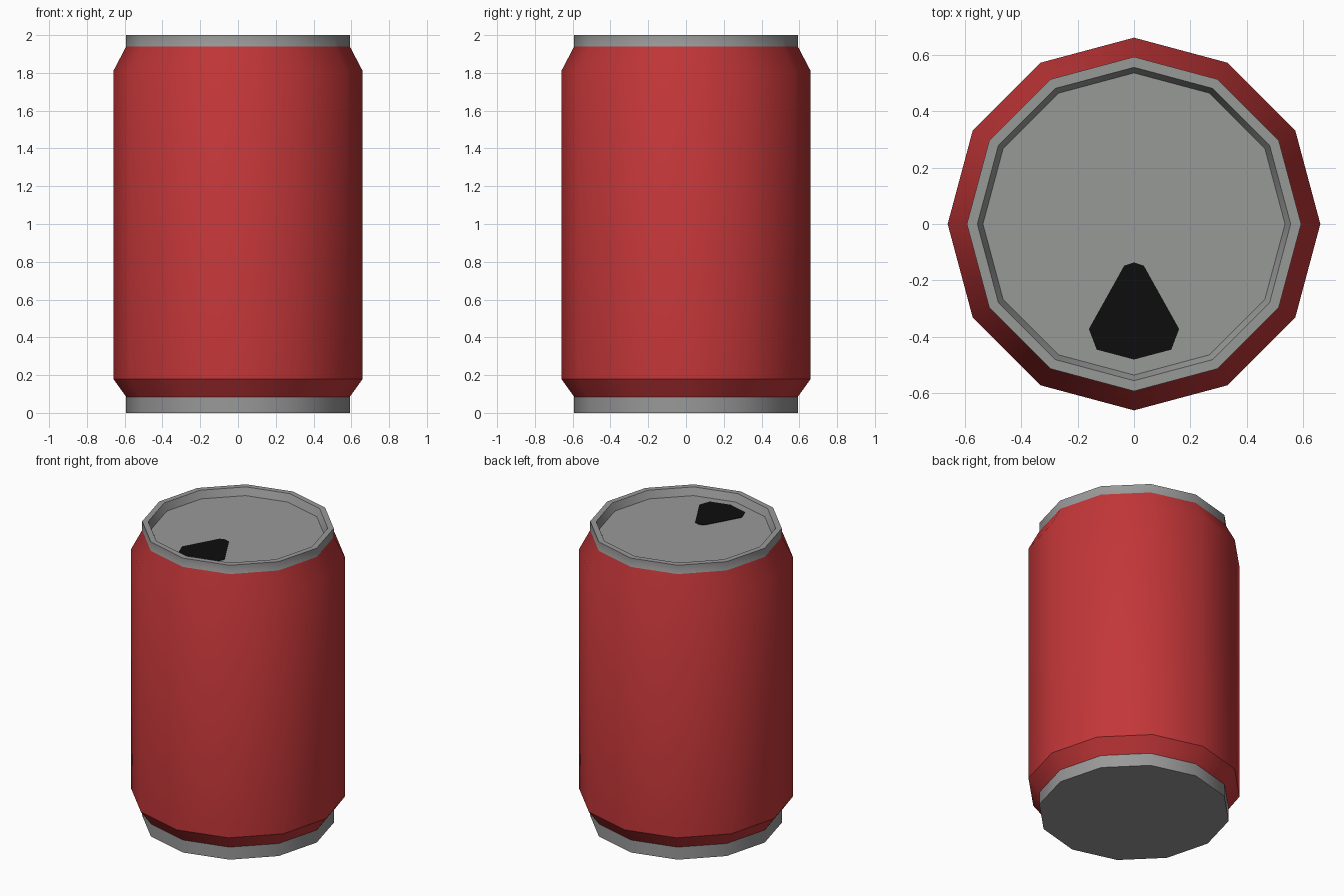
import bpy, bmesh, math

if "Cube" in bpy.data.objects:
    bpy.data.objects.remove(bpy.data.objects["Cube"])

SIDES = 12


def material(name, rgb):
    m = bpy.data.materials.new(name)
    m.diffuse_color = (*rgb, 1.0)
    m.use_nodes = True
    m.node_tree.nodes["Principled BSDF"].inputs["Base Color"].default_value = m.diffuse_color
    return m


red = material("red paint", (0.546, 0.037, 0.040))
grey = material("grey metal", (0.313, 0.319, 0.313))
black = material("black opening", (0.004, 0.004, 0.004))


def add_object(name, bm, mats, smooth=True):
    bmesh.ops.recalc_face_normals(bm, faces=bm.faces)
    mesh = bpy.data.meshes.new(name)
    bm.to_mesh(mesh)
    bm.free()
    for m in mats:
        mesh.materials.append(m)
    ob = bpy.data.objects.new(name, mesh)
    bpy.context.collection.objects.link(ob)
    if smooth:
        bpy.ops.object.select_all(action='DESELECT')
        ob.select_set(True)
        bpy.context.view_layer.objects.active = ob
        bpy.ops.object.shade_smooth_by_angle(angle=math.radians(32))
    return ob


# Can: a 12-sided lathe of (radius, height), closed at both ends
profile = [(0.592, 0), (0.592, 0.085), (0.66, 0.18), (0.66, 1.81),
           (0.592, 1.94), (0.592, 2.0), (0.555, 2.0), (0.535, 1.95)]
bm = bmesh.new()
rings = [[bm.verts.new((r * math.cos(2 * math.pi * i / SIDES),
                        r * math.sin(2 * math.pi * i / SIDES), z))
          for i in range(SIDES)] for r, z in profile]
for k, (a, b) in enumerate(zip(rings, rings[1:])):
    for i in range(SIDES):
        j = (i + 1) % SIDES
        f = bm.faces.new((a[i], a[j], b[j], b[i]))
        # painted body between the two metal rims
        f.material_index = 0 if 1 <= k <= 3 else 1
for ring in (rings[0], rings[-1]):
    bm.faces.new(ring).material_index = 1
add_object("can", bm, [red, grey])

# Drinking opening: thin dark plate on the lid, mirrored in x
half = [(0.035, -0.148), (0.16, -0.372), (0.132, -0.445)]
outline = ([(0, -0.136)] + half + [(0, -0.48)]
           + [(-x, y) for x, y in reversed(half)])
bm = bmesh.new()
face = bm.faces.new([bm.verts.new((x, y, 1.949)) for x, y in outline])
top = bmesh.ops.extrude_face_region(bm, geom=[face])["geom"]
bmesh.ops.translate(bm, vec=(0, 0, 0.004),
                    verts=[v for v in top if isinstance(v, bmesh.types.BMVert)])
add_object("drinking_opening", bm, [black], smooth=False)
